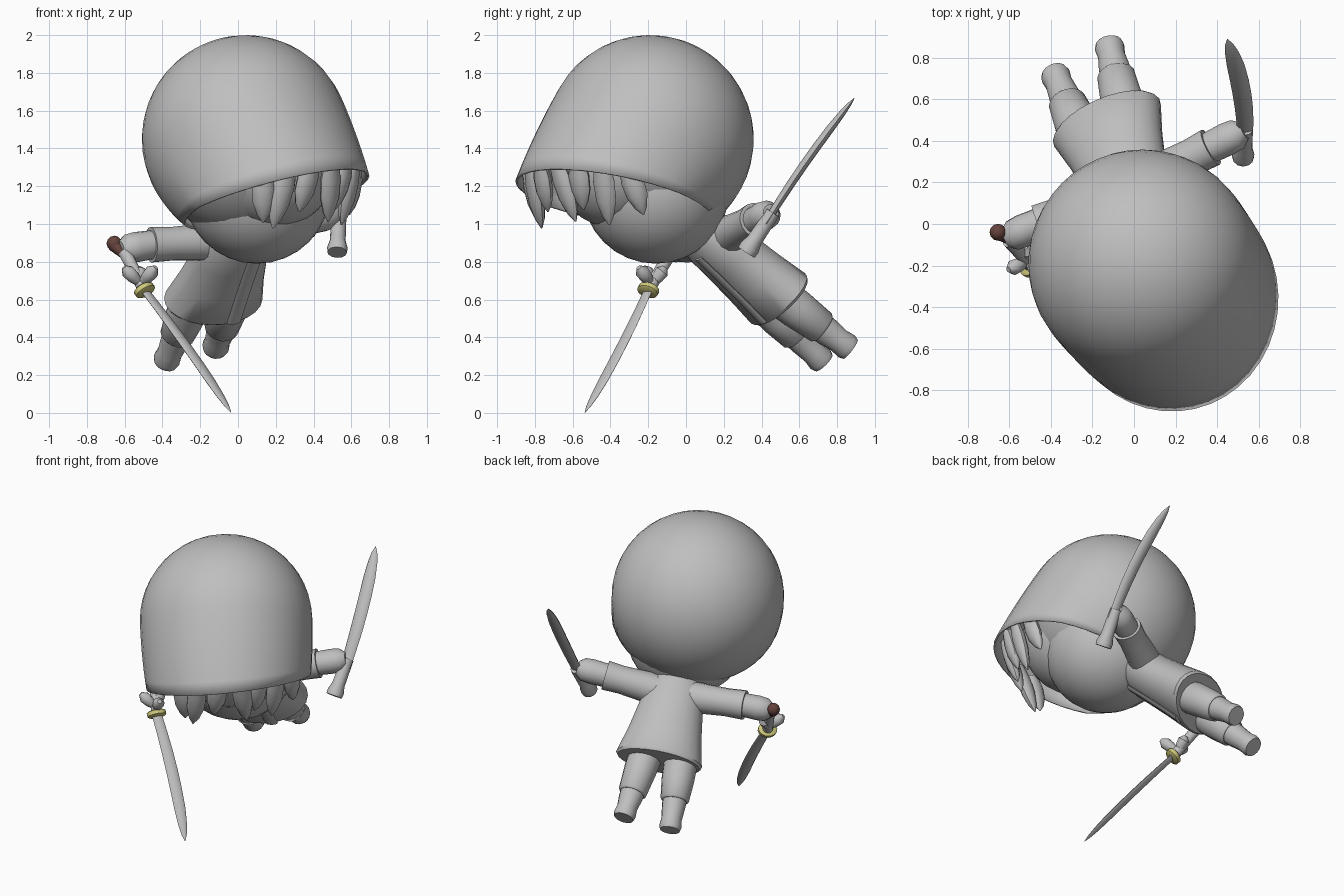
import bpy, bmesh, math
from mathutils import Vector as V

if "Cube" in bpy.data.objects:
    bpy.data.objects.remove(bpy.data.objects["Cube"])


def material(name, rgb):
    m = bpy.data.materials.new(name)
    m.diffuse_color = (*rgb, 1)
    m.use_nodes = True
    m.node_tree.nodes["Principled BSDF"].inputs["Base Color"].default_value = m.diffuse_color
    return m


GREY = material("grey", (0.52, 0.52, 0.52))
BROWN = material("brown", (0.13, 0.055, 0.045))
YELLOW = material("yellow", (0.62, 0.58, 0.20))


def finish(bm, name, mat, angle=40):
    bmesh.ops.recalc_face_normals(bm, faces=bm.faces)
    me = bpy.data.meshes.new(name)
    bm.to_mesh(me)
    bm.free()
    me.materials.append(mat)
    ob = bpy.data.objects.new(name, me)
    bpy.context.collection.objects.link(ob)
    bpy.ops.object.select_all(action='DESELECT')
    ob.select_set(True)
    bpy.context.view_layer.objects.active = ob
    bpy.ops.object.shade_smooth_by_angle(angle=math.radians(angle))
    return ob


def skin(bm, rings):
    for a, b in zip(rings, rings[1:]):
        n = len(a)
        for i in range(n):
            bm.faces.new((a[i], a[(i + 1) % n], b[(i + 1) % n], b[i]))


def loft(name, pts, sizes, side=(1, 0, 0), mat=GREY, n=16):
    """Closed elliptical loft; sizes are (half width along side, half depth)."""
    pts = [V(p) for p in pts]
    axis = (pts[-1] - pts[0]).normalized()
    s = V(side)
    s = (s - axis * s.dot(axis)).normalized()
    d = axis.cross(s)
    bm = bmesh.new()
    rings = []
    for p, (a, b) in zip(pts, sizes):
        rings.append([bm.verts.new(p + s * a * math.cos(k * math.tau / n) + d * b * math.sin(k * math.tau / n))
                      for k in range(n)])
    skin(bm, rings)
    bm.faces.new(rings[0])
    bm.faces.new(rings[-1])
    return finish(bm, name, mat)


def limb(name, a, b, stops, **kw):
    """Round limb between two points, stops are (fraction, radius)."""
    a, b = V(a), V(b)
    return loft(name, [a.lerp(b, t) for t, r in stops], [(r, r) for t, r in stops], **kw)


def ball(name, c, r, mat=GREY, seg=32):
    bm = bmesh.new()
    bmesh.ops.create_uvsphere(bm, u_segments=seg, v_segments=seg // 2, radius=r)
    bmesh.ops.translate(bm, verts=bm.verts, vec=V(c))
    return finish(bm, name, mat)


# Hood: dome drawn out along a tilted axis, longer at the front
C, R = V((0.042, -0.192, 1.449)), 0.551
D = V((0.36, -0.46, -0.81)).normalized()
S = V((0.788, 0.616, 0)).normalized()
F = S.cross(D).normalized()
if F.z < 0:
    F = -F


def hood_point(phi, along, r=R):
    return C + D * along + (F * math.cos(phi) + S * math.sin(phi)) * r


def rim(phi):
    return 0.40 + 0.17 * math.cos(phi) - 0.045 * math.sin(phi)


def taper(phi, along):
    """Radius narrows towards the rim, most at the back."""
    c = math.cos(phi)
    return R * (1 - (0.20 + 0.06 * math.sin(phi) ** 2 + 1.5 * max(0, -c)) * along ** 2)


N = 40
bm = bmesh.new()
rings = []
for i in range(1, 13):
    th = i / 12 * math.pi / 2
    rings.append([bm.verts.new(hood_point(k * math.tau / N, -R * math.cos(th), R * math.sin(th))) for k in range(N)])
for j in range(1, 8):
    ring = []
    for k in range(N):
        phi = k * math.tau / N
        a = rim(phi) * j / 7
        ring.append(bm.verts.new(hood_point(phi, a, taper(phi, a))))
    rings.append(ring)
top = bm.verts.new(C - D * R)
for k in range(N):
    bm.faces.new((top, rings[0][k], rings[0][(k + 1) % N]))
skin(bm, rings)
hood = finish(bm, "hood", GREY, 50)
mod = hood.modifiers.new("thickness", 'SOLIDIFY')
mod.thickness = 0.012
mod.offset = -1

# Head inside the hood
ball("head", C, 0.525)
ball("jaw", (0.10, -0.16, 1.18), 0.39)
ball("face", (0.18, -0.36, 1.32), 0.345)

# Hair tufts hanging below the rim, swept inwards
for i, deg in enumerate((-42, -26, -10, 6, 22, 38, 54)):
    phi = math.radians(deg)
    base = hood_point(phi, rim(phi) - 0.08, R * 0.87)
    w = S * math.cos(phi) - F * math.sin(phi)
    lean = (D * 0.6 - F * 0.75 + w * (0.15 if i % 3 == 0 else -0.1)).normalized()
    tip = base + lean * (0.34 if i % 2 else 0.27)
    loft("hair_tuft", [base.lerp(tip, t) for t in (0, 0.3, 0.6, 0.85, 1)],
         [(0.045, 0.03), (0.062, 0.042), (0.058, 0.04), (0.034, 0.025), (0.004, 0.004)], w, n=10)

# Tunic with flared hem
neck, hem = V((0.0, 0.11, 0.94)), V((-0.135, 0.50, 0.595))
SIDE = V((0.91, 0.40, 0.13))
cuts = [(-0.1, 0.16, 0.12), (0.05, 0.20, 0.15), (0.3, 0.208, 0.155), (0.65, 0.24, 0.165), (0.97, 0.28, 0.178),
        (1, 0.268, 0.168)]
loft("tunic", [neck.lerp(hem, t) for t, a, b in cuts], [(a, b) for t, a, b in cuts], SIDE, n=24)
U = (hem - neck).normalized()
FRONT = U.cross(SIDE).normalized()
loft("tunic_placket", [neck.lerp(hem, t) + FRONT * b + SIDE * 0.05 for t, a, b in cuts[1:-1]],
     [(0.04, 0.012)] * 4, SIDE, n=8)

# Arms: sleeve, cuff, fist
mid = V((0.0, 0.175, 0.915))
for name, cuff, hand in (("right", (-0.46, 0.0, 0.89), (-0.62, -0.07, 0.865)),
                         ("left", (0.37, 0.37, 1.02), (0.53, 0.45, 1.06))):
    limb(name + "_sleeve", mid, cuff, [(0, 0.10), (0.35, 0.10), (0.75, 0.09), (1, 0.095)])
    limb(name + "_wrist", cuff, hand, [(-0.1, 0.076), (0.5, 0.08), (0.8, 0.074), (1, 0.045)])

# Legs: trouser, cuff and foot
for name, a, b, c in (("right", (-0.26, 0.44, 0.56), (-0.38, 0.72, 0.275), 0.52),
                      ("left", (-0.04, 0.52, 0.60), (-0.12, 0.86, 0.345), 0.58)):
    limb(name + "_trouser", a, b, [(-0.2, 0.11), (0.2, 0.105), (c, 0.092), (c + 0.03, 0.08)])
    limb(name + "_foot", a, b, [(c - 0.05, 0.078), (c + 0.1, 0.076), (0.85, 0.066), (0.97, 0.072), (1.03, 0.064)])


def sword(name, a, b, side, bow, w, thick):
    """Curved flat blade tapering to a tip."""
    a, b, bow = V(a), V(b), V(bow)
    ts = (0, 0.15, 0.3, 0.45, 0.6, 0.75, 0.87, 0.95, 1)
    ws = (0.85, 0.9, 0.97, 1, 1, 0.95, 0.75, 0.45, 0.04)
    loft(name, [a.lerp(b, t) + bow * 4 * t * (1 - t) for t in ts],
         [(w * k, thick * k + 0.001) for k in ws], side, n=8)


# Lowered sword with guard, grip, ribbons and pommel
guard, tip = V((-0.495, -0.20, 0.65)), V((-0.037, -0.535, 0.003))
along = (tip - guard).normalized()
W = V((-0.65, -0.73, -0.09))
sword("lowered_blade", guard, tip, W, (0.012, 0.012, 0), 0.038, 0.013)
loft("sword_guard", [guard + along * t for t in (-0.02, -0.012, 0.012, 0.02)],
     [(0.05, 0.04), (0.062, 0.052), (0.062, 0.052), (0.05, 0.04)], W, YELLOW)
limb("lowered_grip", guard, (-0.60, -0.08, 0.85), [(0, 0.035), (0.4, 0.032), (1, 0.035)], n=12)
for sx, sy in ((-0.11, -0.02), (0.06, -0.05), (-0.03, 0.09)):
    a = guard + V((-0.02, 0.02, 0.03))
    limb("ribbon", a, guard + V((sx, sy, 0.12)), [(0, 0.015), (0.4, 0.034), (0.75, 0.038), (1, 0.014)], n=10)
ball("pommel", (-0.655, -0.04, 0.897), 0.041, BROWN, 12)
limb("pommel_stem", (-0.655, -0.04, 0.89), (-0.60, -0.08, 0.83), [(0, 0.038), (1, 0.02)], mat=BROWN, n=10)

# Raised sword with grip
sword("raised_blade", (0.535, 0.42, 1.0), (0.45, 0.89, 1.665), (1, 0.1, 0), (0.025, -0.012, 0.008), 0.045, 0.022)
limb("raised_grip", (0.525, 0.32, 0.85), (0.535, 0.46, 1.06), [(0, 0.052), (0.12, 0.054), (0.3, 0.042), (1, 0.038)], n=12)
